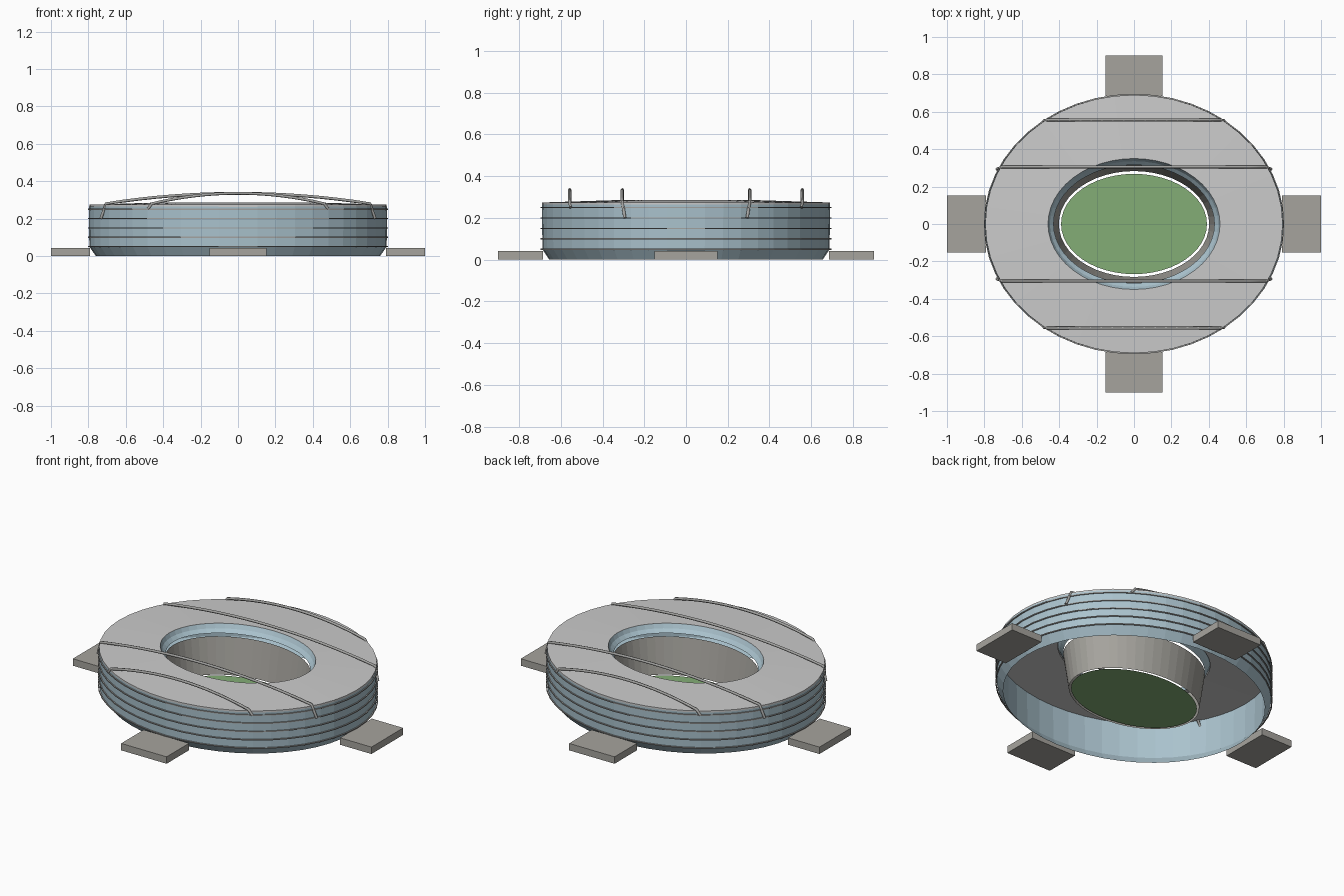
import bpy, bmesh, math

if "Cube" in bpy.data.objects:
    bpy.data.objects.remove(bpy.data.objects["Cube"])

SEG = 48


def material(name, rgb):
    m = bpy.data.materials.new(name)
    m.diffuse_color = (*rgb, 1)
    m.use_nodes = True
    m.node_tree.nodes["Principled BSDF"].inputs["Base Color"].default_value = m.diffuse_color
    return m


BLUE = material("blue_cladding", (0.40, 0.54, 0.61))
GREY = material("roof_grey", (0.62, 0.62, 0.62))
STONE = material("stone", (0.38, 0.37, 0.34))
GREEN = material("grass", (0.23, 0.42, 0.18))
STEEL = material("steel", (0.36, 0.36, 0.35))


def finish(bm, name, mat):
    me = bpy.data.meshes.new(name)
    bm.to_mesh(me)
    bm.free()
    ob = bpy.data.objects.new(name, me)
    bpy.context.collection.objects.link(ob)
    me.materials.append(mat)
    return ob


def loft(name, profile, mat, closed=False):
    """Sweep (rx, ry, z) points round an ellipse."""
    bm = bmesh.new()
    rings = [[bm.verts.new((rx * math.cos(2 * math.pi * i / SEG),
                            ry * math.sin(2 * math.pi * i / SEG), z))
              for i in range(SEG)] for rx, ry, z in profile]
    pairs = list(zip(rings, rings[1:]))
    if closed:
        pairs.append((rings[-1], rings[0]))
    for a, b in pairs:
        for i in range(SEG):
            j = (i + 1) % SEG
            bm.faces.new((a[i], a[j], b[j], b[i]))
    return finish(bm, name, mat)


def box(name, x0, x1, y0, y1, z0, z1, mat):
    bm = bmesh.new()
    bmesh.ops.create_cube(bm, size=1)
    for v in bm.verts:
        v.co = (x1 if v.co.x > 0 else x0, y1 if v.co.y > 0 else y0,
                z1 if v.co.z > 0 else z0)
    return finish(bm, name, mat)


def tube(name, pts, radius, mat):
    cu = bpy.data.curves.new(name, 'CURVE')
    cu.dimensions = '3D'
    cu.bevel_depth = radius
    cu.bevel_resolution = 1
    cu.use_fill_caps = True
    sp = cu.splines.new('POLY')
    sp.points.add(len(pts) - 1)
    for p, co in zip(sp.points, pts):
        p.co = (*co, 1)
    ob = bpy.data.objects.new(name, cu)
    bpy.context.collection.objects.link(ob)
    cu.materials.append(mat)
    return ob


# Outer wall, open below, with a tapered foot
loft("outer_wall", [(0.76, 0.655, 0), (0.795, 0.688, 0.05), (0.797, 0.69, 0.265)], BLUE)

# Thin horizontal bands round the wall
for n in range(5):
    z, t = 0.05 * (n + 1), 0.003
    loft(f"wall_band_{n + 1}", [(0.797, 0.69, z - t), (0.803, 0.696, z - t),
                                (0.803, 0.696, z + t), (0.797, 0.69, z + t)],
         STEEL, closed=True)

# Ring roof, rising a little towards the opening
loft("roof", [(0.795, 0.69, 0.262), (0.795, 0.69, 0.274),
              (0.46, 0.35, 0.285), (0.46, 0.35, 0.273)], GREY, closed=True)

# Sloped lip round the roof opening
loft("roof_lip", [(0.46, 0.35, 0.284), (0.45, 0.336, 0.26), (0.43, 0.316, 0.24)], BLUE)

# Seating bowl
loft("seating_bowl", [(0.432, 0.318, 0.22), (0.402, 0.283, 0.003)], STONE)

# Playing field
bm = bmesh.new()
bmesh.ops.create_circle(bm, cap_ends=True, segments=SEG, radius=1)
for v in bm.verts:
    v.co = (v.co.x * 0.39, v.co.y * 0.268, 0.004)
finish(bm, "field", GREEN)

# Roof arches: a shallow curve with a bent leg at each end
for s, side in ((-1, "front"), (1, "back")):
    for kind, y, y_end, x_top, x_end, z_end in (
            ("inner", 0.305, 0.293, 0.705, 0.733, 0.20),
            ("outer", 0.557, 0.552, 0.46, 0.482, 0.25)):
        pts = [(-x_end, s * y_end, z_end)]
        for i in range(17):
            u = -1 + i / 8
            pts.append((u * x_top, s * y, 0.335 - 0.055 * u * u))
        pts.append((x_end, s * y_end, z_end))
        tube(f"{side}_{kind}_arch", pts, 0.008, STEEL)

# Entrance plinths on the four sides
for s, a, b in ((-1, "left", "front"), (1, "right", "back")):
    box(f"{a}_plinth", *sorted((s * 0.79, s * 1.0)), -0.152, 0.152, 0, 0.042, STONE)
    box(f"{b}_plinth", -0.152, 0.152, *sorted((s * 0.685, s * 0.9)), 0, 0.042, STONE)
